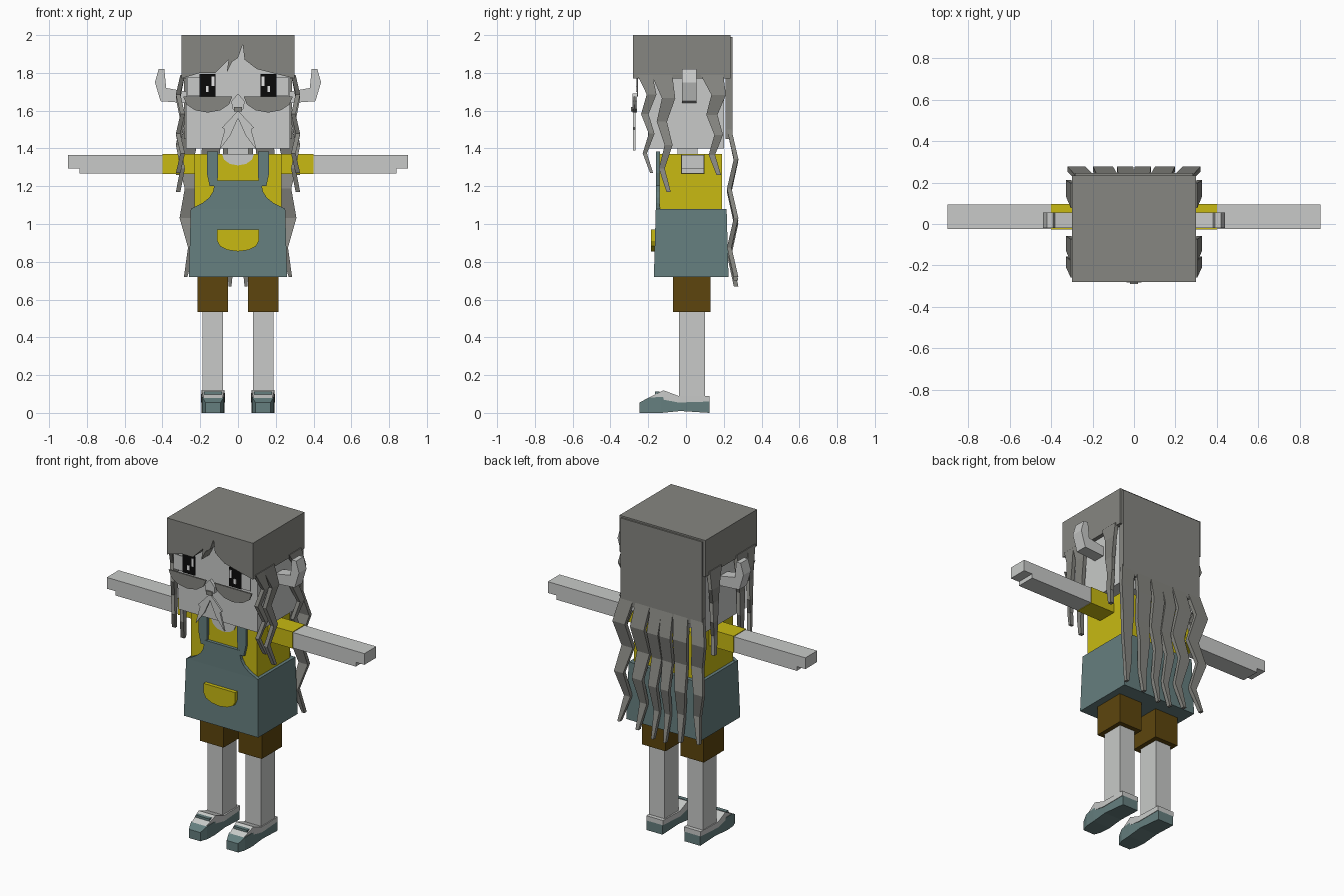
import bpy
import bmesh
from math import cos, sin, pi

cube = bpy.data.objects.get("Cube")
if cube:
    bpy.data.objects.remove(cube)


def material(name, red, green, blue):
    mat = bpy.data.materials.new(name)
    mat.use_nodes = True
    colour = (red, green, blue, 1)
    mat.diffuse_color = colour
    mat.node_tree.nodes["Principled BSDF"].inputs["Base Color"].default_value = colour
    return mat


SKIN = material("pale_grey", .58, .59, .58)
HAIR = material("hair_grey", .24, .24, .22)
TEAL = material("apron_teal", .13, .21, .21)
YELLOW = material("shirt_yellow", .58, .49, .006)
BROWN = material("shorts_brown", .11, .06, .004)
BLACK = material("eye_black", .003, .003, .003)
WHITE = material("eye_white", .9, .9, .9)


def loft(name, rings, mat, mirror=False):
    """Skin equal point rings and cap both ends; mirror makes a left and a right part."""
    for side in ((1, -1) if mirror else (1,)):
        label = name
        if mirror:
            label = ("left_" if side > 0 else "right_") + name
        bm = bmesh.new()
        loops = [[bm.verts.new((x * side, y, z)) for x, y, z in ring] for ring in rings]
        count = len(loops[0])
        for lower, upper in zip(loops, loops[1:]):
            for i in range(count):
                j = (i + 1) % count
                bm.faces.new((lower[i], lower[j], upper[j], upper[i]))
        bm.faces.new(loops[0])
        bm.faces.new(reversed(loops[-1]))
        bmesh.ops.recalc_face_normals(bm, faces=bm.faces)
        mesh = bpy.data.meshes.new(label)
        bm.to_mesh(mesh)
        bm.free()
        mesh.materials.append(mat)
        bpy.context.scene.collection.objects.link(bpy.data.objects.new(label, mesh))


def rectangle(inner, outer, front, back, z):
    return [(inner, front, z), (outer, front, z), (outer, back, z), (inner, back, z)]


def box(name, mat, inner, outer, front, back, bottom, top, mirror=False):
    loft(name, [rectangle(inner, outer, front, back, z) for z in (bottom, top)], mat, mirror)


def centred_box(name, mat, half, front, back, bottom, top):
    box(name, mat, -half, half, front, back, bottom, top)


def plate(name, mat, outline, front, back, mirror=False):
    """Extrude an x-z outline from front to back."""
    loft(name, [[(x, y, z) for x, z in outline] for y in (front, back)], mat, mirror)


def hanging_arc(centre, top, half_width, depth, steps=6):
    """Flat-topped half ellipse."""
    angles = [pi * i / steps for i in range(steps + 1)]
    return [(centre + half_width * cos(a), top - depth * sin(a)) for a in angles]


def both_halves(half):
    """Complete a symmetric outline from its left half."""
    return half + [(-x, z) for x, z in reversed(half) if x]


def lock(name, x, y, top, tip, width, sway_x, sway_y, along_y, taper, steps=5):
    """Zigzag lock of hair, narrowing towards its tip, on both sides."""
    rings = []
    thin = .012
    for i in range(steps + 1):
        t = i / steps
        swing = (-1) ** i
        cx, cy = x - swing * sway_x, y - swing * sway_y
        half = width / 2 * (1 - .8 * t ** taper)
        dx, dy = (thin, half) if along_y else (half, thin)
        rings.append(rectangle(cx - dx, cx + dx, cy - dy, cy + dy, top + (tip - top) * t))
    loft(name, rings, HAIR, mirror=True)


# Head, neck and hair cap
centred_box("head", SKIN, half=.275, front=-.2, back=.2, bottom=1.4, top=1.95)
centred_box("neck", SKIN, half=.055, front=-.045, back=.06, bottom=1.34, top=1.41)
centred_box("hair_cap", HAIR, half=.3, front=-.19, back=.235, bottom=1.77, top=2)

# Fringe with a parted edge and one loose lock
parting = [(-.3, 1.77), (-.2, 1.8), (-.12, 1.8), (-.05, 1.87), (-.06, 1.8),
           (-.03, 1.86), (0, 1.88), (.025, 1.95), (.035, 1.87), (.1, 1.82), (.3, 1.77)]
plate("fringe", HAIR, [(-.3, 2)] + parting + [(.3, 2)], front=-.28, back=-.185)

# Upturned ears
ear = [(.27, 1.64), (.41, 1.65), (.44, 1.75), (.42, 1.82), (.39, 1.82), (.38, 1.72), (.27, 1.7)]
plate("ear", SKIN, ear, front=-.02, back=.055, mirror=True)

# Eyes, each plate lying on the one behind it
FACE = -.26
box("eye", BLACK, inner=.12, outer=.205, front=FACE, back=FACE + .006,
    bottom=1.675, top=1.795, mirror=True)
box("eye_side", SKIN, inner=.205, outer=.27, front=FACE, back=FACE + .006,
    bottom=1.68, top=1.775, mirror=True)
box("eye_glint", WHITE, inner=.155, outer=.17, front=FACE - .004, back=FACE,
    bottom=1.7, top=1.73, mirror=True)
box("upper_glint", WHITE, inner=.125, outer=.14, front=FACE - .004, back=FACE,
    bottom=1.73, top=1.78, mirror=True)

# Drooping face bands, nose and whiskers
plate("face_band", HAIR, hanging_arc(centre=.16, top=1.675, half_width=.13, depth=.085),
      front=-.278, back=-.268, mirror=True)
nose = both_halves([(0, 1.69), (.035, 1.65), (.03, 1.61), (0, 1.59)])
plate("nose", SKIN, nose, front=-.282, back=FACE)
centred_box("nose_tip", HAIR, half=.02, front=-.29, back=-.282, bottom=1.595, top=1.62)
whisker = [(0, 1.6), (.085, 1.51), (.07, 1.5), (.1, 1.39), (.04, 1.47), (0, 1.56)]
plate("whisker", SKIN, whisker, front=-.28, back=-.268, mirror=True)

# Locks beside the face
for name, y, tip, width in (("front_lock", -.2, 1.27, .08),
                            ("middle_lock", -.11, 1.17, .11),
                            ("rear_lock", .155, 1.26, .12)):
    lock(name, x=.305, y=y, top=1.79, tip=tip, width=width,
         sway_x=.012, sway_y=.018, along_y=True, taper=.5)

# Hair sheet down the back and the locks below it
centred_box("back_hair", HAIR, half=.285, front=.21, back=.245, bottom=1.45, top=1.99)
for name, x, tip, width in (("outer_back_lock", .26, .72, .09),
                            ("middle_back_lock", .14, .7, .1),
                            ("inner_back_lock", .04, .67, .08)):
    lock(name, x=x, y=.247, top=1.5, tip=tip, width=width,
         sway_x=x / 15, sway_y=.018, along_y=False, taper=2)

# Shirt, sleeves and arms with a stepped hand
centred_box("shirt", YELLOW, half=.23, front=-.14, back=.19, bottom=1.06, top=1.37)
plate("neckline", SKIN, hanging_arc(centre=0, top=1.37, half_width=.085, depth=.06),
      front=-.145, back=-.139)
box("sleeve", YELLOW, inner=.22, outer=.4, front=-.027, back=.097,
    bottom=1.265, top=1.37, mirror=True)
box("arm", SKIN, inner=.39, outer=.84, front=-.024, back=.094,
    bottom=1.268, top=1.366, mirror=True)
box("hand", SKIN, inner=.84, outer=.9, front=-.024, back=.094,
    bottom=1.295, top=1.366, mirror=True)

# Apron with a flared bib
loft("apron_skirt", [rectangle(-.26, .26, -.17, .225, .72),
                     rectangle(-.25, .25, -.16, .215, 1.08)], TEAL)
flare = [i / 5 for i in range(6)]
bib = both_halves([(.125 + .125 * t ** 3, 1.23 - .15 * t) for t in flare])
plate("apron_bib", TEAL, bib, front=-.16, back=-.138)
strap = [(.105, 1.385), (.165, 1.385), (.165, 1.27), (.15, 1.2), (.11, 1.2), (.105, 1.28)]
plate("apron_strap", TEAL, strap, front=-.158, back=-.138, mirror=True)
pocket = [(.11, .97)] + hanging_arc(centre=0, top=.91, half_width=.11, depth=.055) + [(-.11, .97)]
plate("apron_pocket", YELLOW, pocket, front=-.186, back=-.16)

# Shorts and legs
box("shorts_leg", BROWN, inner=.052, outer=.215, front=-.07, back=.13,
    bottom=.535, top=.75, mirror=True)
box("leg", SKIN, inner=.08, outer=.188, front=-.038, back=.1, bottom=.06, top=.55, mirror=True)


# Shoes, narrowed towards the toe
def shoe_part(name, mat, sections):
    """Each section holds its depth, bottom, top and half width."""
    rings = []
    for y, low, high, half in sections:
        inner, outer = .132 - half, .132 + half
        rings.append([(inner, y, low), (outer, y, low), (outer, y, high), (inner, y, high)])
    loft(name, rings, mat, mirror=True)


shoe_part("shoe", TEAL, [(-.245, 0, .055, .04), (-.2, 0, .08, .056), (-.13, 0, .085, .06),
                         (-.03, .01, .06, .06), (.125, 0, .06, .055)])
shoe_part("shoe_upper", SKIN, [(-.2, .06, .08, .05), (-.12, .07, .12, .06),
                               (-.04, .055, .09, .064), (.125, .06, .09, .058)])
box("shoe_strap", TEAL, inner=.085, outer=.18, front=-.165, back=-.14,
    bottom=.08, top=.112, mirror=True)
